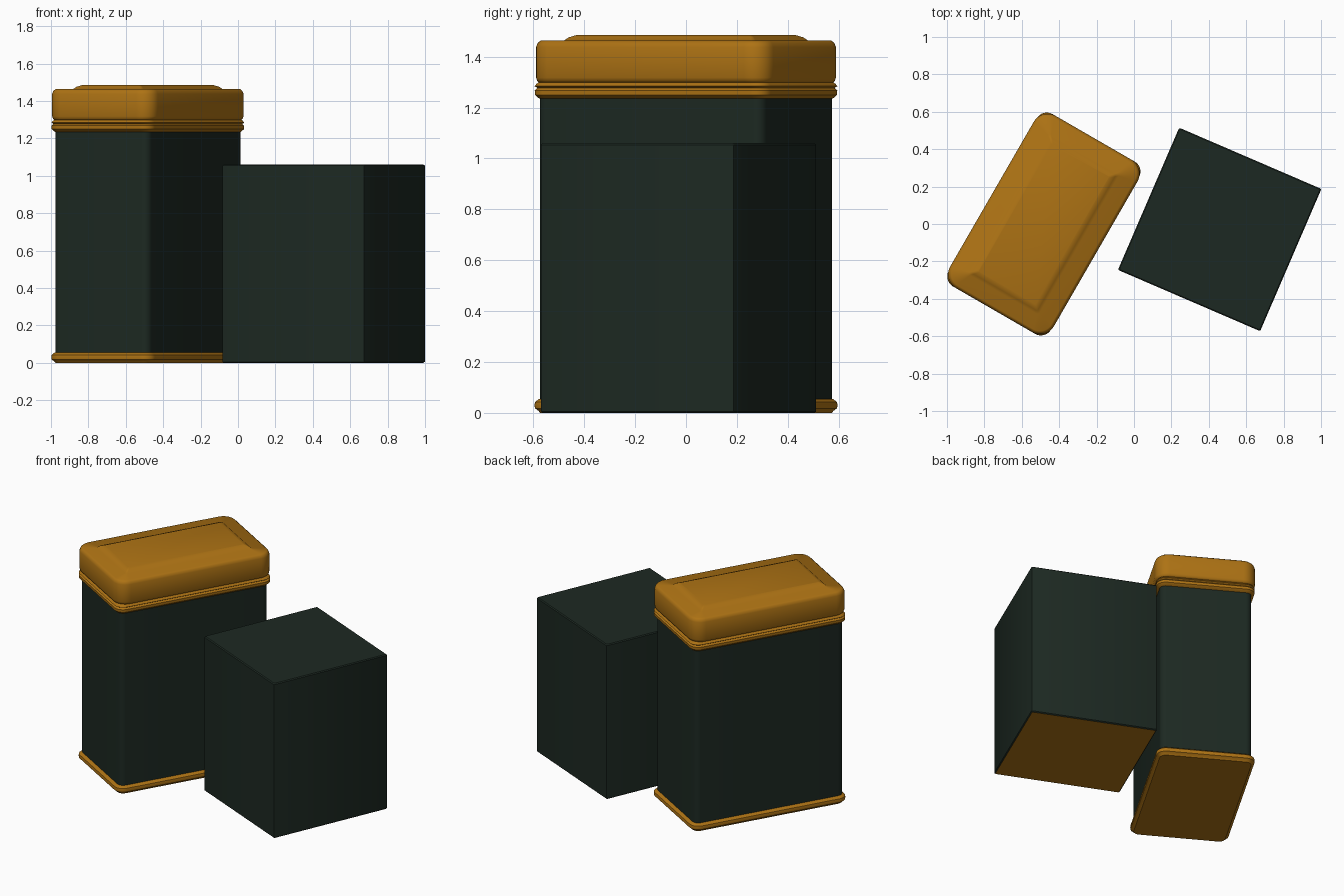
import bpy, bmesh
from math import sin, cos, pi, radians

if "Cube" in bpy.data.objects:
    bpy.data.objects.remove(bpy.data.objects["Cube"])


def material(name, rgb):
    m = bpy.data.materials.new(name)
    m.diffuse_color = (*rgb, 1)
    m.use_nodes = True
    m.node_tree.nodes["Principled BSDF"].inputs["Base Color"].default_value = m.diffuse_color
    return m


gold = material("gold_metal", (0.42, 0.17, 0.007))
green = material("dark_green", (0.012, 0.022, 0.016))


def ring(L, W, r, seg):
    """Rounded rectangle, long side on local x."""
    pts = []
    for k, (sx, sy) in enumerate([(1, 1), (-1, 1), (-1, -1), (1, -1)]):
        for i in range(seg + 1):
            a = (k + i / seg) * pi / 2
            pts.append((sx * (L / 2 - r) + r * cos(a), sy * (W / 2 - r) + r * sin(a)))
    return pts


def loft(name, profile, mat, loc, angle, seg=8, bottom=None, smooth=35):
    """Stack rounded rectangles (length, width, radius, z) and cap both ends."""
    bm = bmesh.new()
    rings = [[bm.verts.new((x, y, z)) for x, y in ring(L, W, r, seg)]
             for L, W, r, z in profile]
    n = len(rings[0])
    for a, b in zip(rings, rings[1:]):
        for i in range(n):
            j = (i + 1) % n
            bm.faces.new((a[i], a[j], b[j], b[i]))
    base = bm.faces.new(rings[0][::-1])
    bm.faces.new(rings[-1])
    if bottom:
        base.material_index = 1
    me = bpy.data.meshes.new(name)
    bm.to_mesh(me)
    bm.free()
    me.materials.append(mat)
    if bottom:
        me.materials.append(bottom)
    ob = bpy.data.objects.new(name, me)
    bpy.context.collection.objects.link(ob)
    ob.location = (*loc, 0)
    ob.rotation_euler.z = angle
    bpy.ops.object.select_all(action='DESELECT')
    ob.select_set(True)
    bpy.context.view_layer.objects.active = ob
    bpy.ops.object.shade_smooth_by_angle(angle=radians(smooth))
    return ob


BL, BW, BR = 1.02, 0.587, 0.04      # tin body footprint
TIN = ((-0.482, 0.0), radians(60))


def grown(steps):
    """Body outline enlarged by d at height z."""
    return [(BL + 2 * d, BW + 2 * d, BR + d, z) for d, z in steps]


# tin body
loft("tin_body", grown([(0, 0.03), (0, 1.25)]), green, *TIN)

# rolled rim around the foot, with the base plate
loft("tin_base_rim", grown([(0.0, 0.0), (0.006, 0.008), (0.020, 0.018), (0.022, 0.030),
                            (0.020, 0.042), (0.006, 0.054), (-0.01, 0.056)]), gold, *TIN)

# double bead below the lid
loft("tin_neck_bead", grown([(-0.01, 1.232), (0.004, 1.236), (0.020, 1.250), (0.021, 1.268),
                             (0.010, 1.277), (0.021, 1.284), (0.014, 1.294),
                             (0.002, 1.301), (-0.01, 1.303)]), gold, *TIN)

# lid with a raised panel on top
loft("tin_lid", [(1.04, 0.61, 0.07, 1.298), (1.054, 0.628, 0.078, 1.305),
                 (1.064, 0.64, 0.085, 1.318), (1.064, 0.64, 0.085, 1.438),
                 (1.052, 0.628, 0.08, 1.454), (1.03, 0.606, 0.07, 1.463),
                 (0.87, 0.435, 0.012, 1.463), (0.84, 0.405, 0.01, 1.476),
                 (0.79, 0.355, 0.008, 1.486)], gold, *TIN, smooth=50)

# outer box, with a gold underside
S, c = 0.828, 0.006
loft("box", [(S - 2 * c, S - 2 * c, 0.006, 0.0), (S, S, 0.008, c),
             (S, S, 0.008, 1.06 - c), (S - 2 * c, S - 2 * c, 0.006, 1.06)],
     green, (0.458, -0.029), radians(-23.3), seg=2, bottom=gold, smooth=30)
